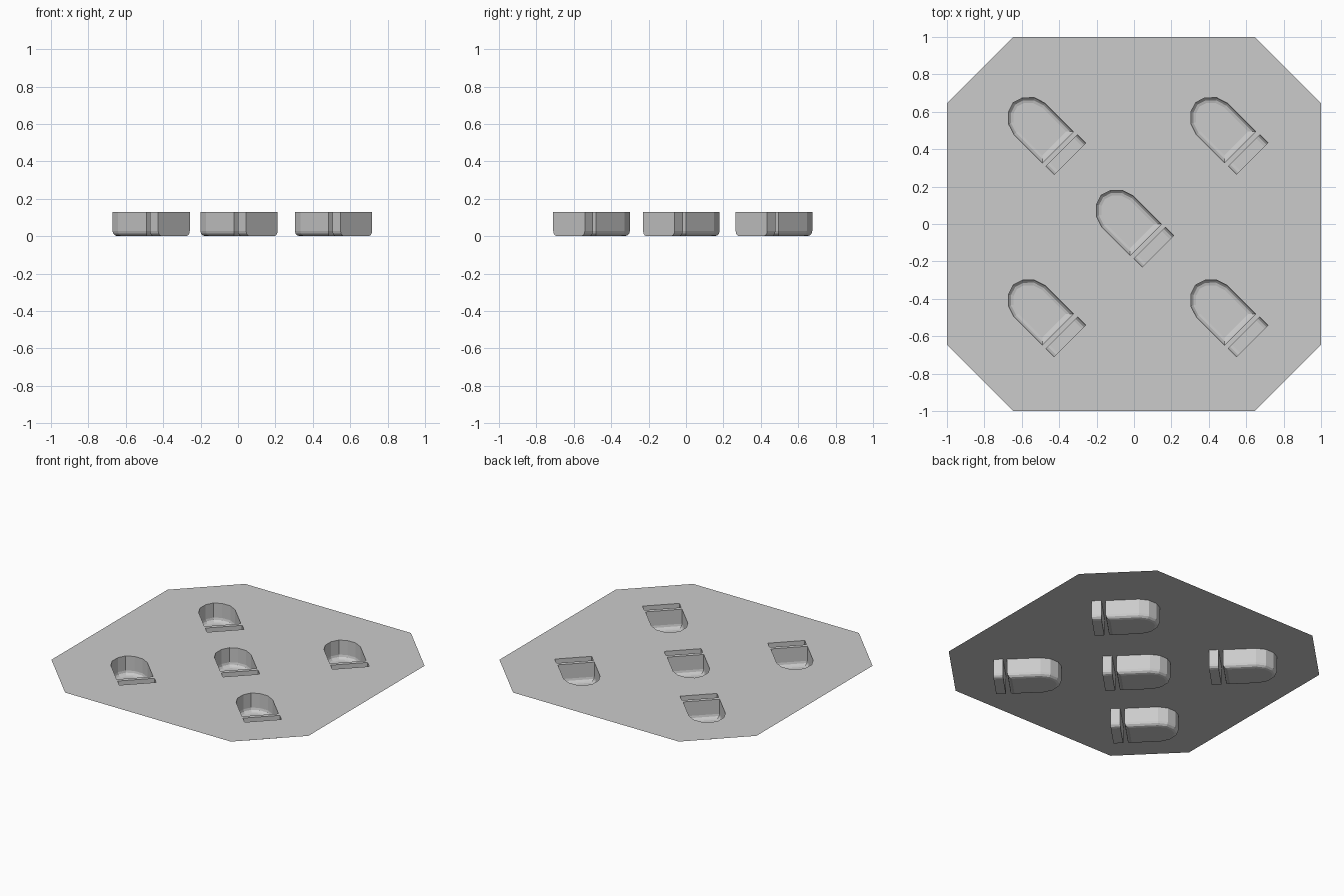
import bpy, bmesh
from math import sin, cos, pi
from mathutils import Vector, Matrix

if "Cube" in bpy.data.objects:
    bpy.data.objects.remove(bpy.data.objects["Cube"])

TOP = 0.13
TURN = Matrix.Rotation(pi / 4, 2)
SPOTS = [(0, 0), (-0.47, 0.495), (0.505, 0.495), (-0.47, -0.48), (0.505, -0.48)]

# Outlines in print space (x across the foot, y towards the toe), counter-clockwise
half = [(0.118, -0.104), (0.118, 0.11), (0.098, 0.172), (0.053, 0.216)]
sole = half + [(0, 0.233)] + [(-x, y) for x, y in reversed(half)]
sole = [Vector((x - 0.015, y)) for x, y in sole]
heel = [Vector(p) for p in [(-0.132, -0.193), (0.107, -0.193), (0.107, -0.131), (-0.132, -0.131)]]


def inset(pts, d, weights):
    """Move every edge inward by d times its weight."""
    n = len(pts)
    norms = []
    for i in range(n):
        e = (pts[(i + 1) % n] - pts[i]).normalized()
        norms.append(Vector((-e.y, e.x)))
    out = []
    for i in range(n):
        m = Matrix((norms[i - 1], norms[i]))
        out.append(pts[i] + m.inverted() @ Vector((d * weights[i - 1], d * weights[i])))
    return out


def add_object(name, bm):
    mesh = bpy.data.meshes.new(name)
    bm.to_mesh(mesh)
    bm.free()
    obj = bpy.data.objects.new(name, mesh)
    bpy.context.collection.objects.link(obj)
    return obj


def pocket(name, pts, weights, spot, r=0.028, steps=3):
    """Open-topped recess with a rounded lower edge."""
    bm = bmesh.new()
    levels = [(0, TOP)]
    for k in range(steps + 1):
        a = k / steps * pi / 2
        levels.append((r * (1 - cos(a)), r * (1 - sin(a))))
    rings = []
    for d, z in levels:
        ring = [TURN @ p + Vector(spot) for p in inset(pts, d, weights)]
        rings.append([bm.verts.new((p.x, p.y, z)) for p in ring])
    n = len(pts)
    for a, b in zip(rings, rings[1:]):
        for i in range(n):
            j = (i + 1) % n
            bm.faces.new((a[j], a[i], b[i], b[j]))
    bm.faces.new(rings[-1])
    add_object(name, bm)


# Octagonal plate with a hole for every sole and heel
bm = bmesh.new()
c = 0.645
octagon = [(1, -c), (1, c), (c, 1), (-c, 1), (-1, c), (-1, -c), (-c, -1), (c, -1)]
loops = [[Vector(p) for p in octagon]]
for s in SPOTS:
    for shape in (sole, heel):
        loops.append([TURN @ p + Vector(s) for p in shape])
edges = []
for loop in loops:
    vs = [bm.verts.new((p.x, p.y, TOP)) for p in loop]
    edges += [bm.edges.new((vs[i - 1], vs[i])) for i in range(len(vs))]
bmesh.ops.triangle_fill(bm, edges=edges, use_beauty=True, normal=(0, 0, 1))
for f in bm.faces:
    f.normal_update()
    if f.normal.z < 0:
        f.normal_flip()
bmesh.ops.dissolve_limit(bm, angle_limit=0.01, verts=bm.verts, edges=bm.edges)
add_object("ground_plate", bm)

# Sole and heel recesses; the heel is rounded only at its two short ends
for i, s in enumerate(SPOTS):
    pocket(f"sole_recess_{i}", sole, [1] * len(sole), s)
    pocket(f"heel_recess_{i}", heel, [0, 1, 0, 1], s)
